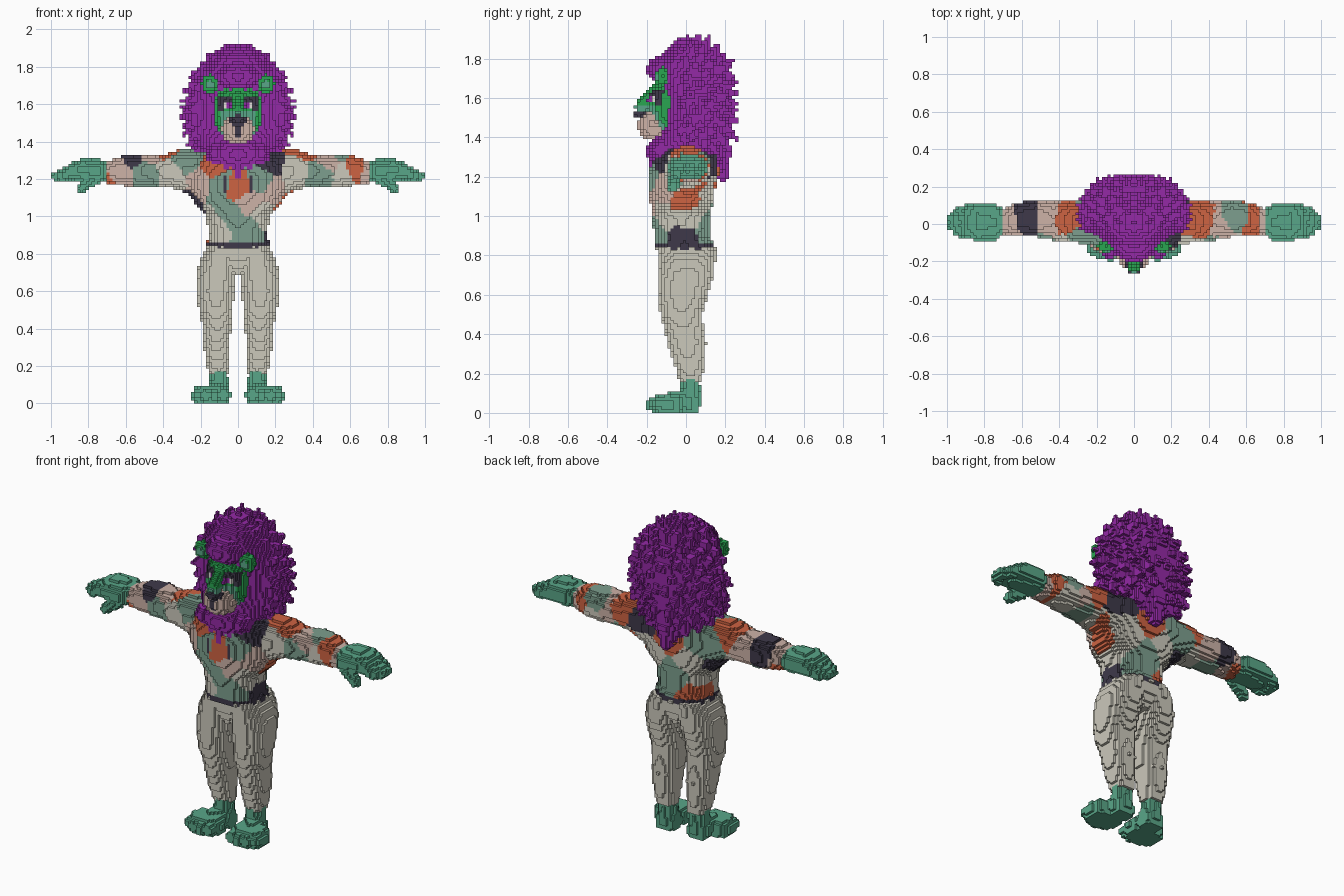
import bpy, math
from mathutils import Vector

if "Cube" in bpy.data.objects:
    bpy.data.objects.remove(bpy.data.objects["Cube"])

V = 1 / 64          # edge length of one block
cells = {}          # block index -> (part name, colour name)

PALETTE = {"purple": "9429A6", "green": "29A651", "teal": "59A688", "cream": "CBC8BB",
           "pink": "CDB2A7", "orange": "CE6342", "charcoal": "3E394A", "sage": "7D9F8E",
           "white": "E6E0DC"}


def linear(h):
    s = [int(h[i:i + 2], 16) / 255 for i in (0, 2, 4)]
    return [c / 12.92 if c < .04 else ((c + .055) / 1.055) ** 2.4 for c in s] + [1]


# ---- block-filling helpers -------------------------------------------------
def fill(part, lo, hi, inside, colour, mirror=False):
    a = [math.floor(v / V) for v in lo]
    b = [math.floor(v / V) + 1 for v in hi]
    for i in range(a[0], b[0]):
        for j in range(a[1], b[1]):
            for k in range(max(0, a[2]), b[2]):
                p = ((i + .5) * V, (j + .5) * V, (k + .5) * V)
                if inside(p):
                    for n in ((i, -1 - i) if mirror else (i,)):
                        q = ((n + .5) * V, p[1], p[2])
                        cells[n, j, k] = (part, colour(q) if callable(colour) else colour)


def ball(part, c, r, colour, mirror=False, e=2):
    fill(part, [c[n] - r[n] for n in range(3)], [c[n] + r[n] for n in range(3)],
         lambda p: sum(abs((p[n] - c[n]) / r[n]) ** e for n in range(3)) <= 1, colour, mirror)


def limb(part, a, b, ra, rb, colour, mirror=False):
    """Tapered round bar from a to b."""
    a, b = Vector(a), Vector(b)
    d = b - a

    def inside(p):
        w = Vector(p) - a
        t = min(1, max(0, w.dot(d) / d.length_squared))
        return (w - d * t).length <= ra + (rb - ra) * t
    m = max(ra, rb)
    fill(part, [min(a[n], b[n]) - m for n in range(3)],
         [max(a[n], b[n]) + m for n in range(3)], inside, colour, mirror)


def loft(part, axis, rows, colour, mirror=False, e=2.3):
    """Oval sections along an axis; row = position, centre u, centre v, radius u, radius v."""
    u, v = [n for n in range(3) if n != axis]

    def inside(p):
        for s, t in zip(rows, rows[1:]):
            if s[0] <= p[axis] <= t[0]:
                f = (p[axis] - s[0]) / (t[0] - s[0])
                cu, cv, ru, rv = [s[n] + (t[n] - s[n]) * f for n in range(1, 5)]
                return abs((p[u] - cu) / ru) ** e + abs((p[v] - cv) / rv) ** e <= 1
        return False
    lo, hi = [0] * 3, [0] * 3
    lo[axis], hi[axis] = rows[0][0], rows[-1][0]
    for n, ci in ((u, 1), (v, 2)):
        lo[n] = min(r[ci] - r[ci + 2] for r in rows)
        hi[n] = max(r[ci] + r[ci + 2] for r in rows)
    fill(part, lo, hi, inside, colour, mirror)


# ---- patchwork shirt: each block takes the colour of its nearest patch centre
PATCHES = {
    "orange": [(0, -.18, 1.15), (-.14, -.15, 1.26), (-.37, .03, 1.34), (.36, .03, 1.34),
               (.63, 0, 1.25), (-.7, 0, 1.18), (.25, 0, 1.06), (-.12, .05, .88), (0, .17, 1.2)],
    "charcoal": [(-.2, 0, 1.08), (.17, -.15, 1.29), (-.57, .02, 1.29), (.17, .14, 1.3),
                 (.16, 0, .89)],
    "sage": [(-.27, -.08, 1.3), (-.1, -.17, 1.17), (.13, -.16, 1.2), (-.04, -.16, 1.02),
             (.07, -.15, .93), (.43, -.05, 1.2), (-.5, -.05, 1.2), (-.2, .14, 1.22),
             (0, .13, 1.0), (.13, .12, .92), (.53, .03, 1.33)],
    "pink": [(-.63, -.03, 1.2), (-.46, .03, 1.3), (.2, -.13, 1.14), (.48, 0, 1.28),
             (.7, 0, 1.24), (-.67, 0, 1.27), (-.2, -.13, 1.19), (.05, -.17, 1.07)],
    "cream": [(.13, -.13, 1.0), (-.13, -.12, .95), (-.35, -.05, 1.22), (.3, -.06, 1.21),
              (.56, 0, 1.22), (.14, .12, 1.1), (-.1, .13, 1.1), (.17, .02, .98), (-.17, .06, .98)]}
SEEDS = [(Vector(s), name) for name, pts in PATCHES.items() for s in pts]


def shirt_colour(p):
    if p[2] < .86:
        return "charcoal"                                   # belt
    if .06 < abs(p[0]) < .085 and p[1] < -.1 and 1.12 < p[2] < 1.22:
        return "charcoal"                                   # lapel strips
    q = Vector(p)
    return min(SEEDS, key=lambda s: (s[0] - q).length_squared)[1]


def face_colour(p):
    x, z = abs(p[0]), p[2]
    if p[1] < -.1:
        if .03 < x < .11 and 1.61 < z < 1.642 or .08 < x < .11 and 1.57 < z < 1.62:
            return "charcoal"                               # brows and eye corners
        if .03 < x < .08 and 1.575 < z < 1.61:
            return "white" if x > .06 else "purple"         # eyes
        if z < 1.56 and x < .09:
            return "teal"
    return "green"


def muzzle_colour(p):
    x, z = abs(p[0]), p[2]
    nose = z > 1.465 and x < .05 * (z - 1.44) / .08 or 1.42 < z and x < .016
    return "charcoal" if nose and p[1] < -.2 else "pink"


# ---- trousers
loft("trousers", 2, [(.15, .105, .025, .052, .055), (.25, .112, .015, .065, .077),
                     (.35, .115, .005, .073, .097), (.42, .112, -.01, .08, .098),
                     (.5, .118, -.025, .092, .107), (.6, .12, -.015, .1, .127),
                     (.7, .113, 0, .107, .142), (.78, .1, .005, .1, .145),
                     (.84, .08, 0, .085, .15)], "cream", True)
loft("trousers", 2, [(.69, 0, 0, .1, .1), (.75, 0, 0, .2, .13), (.84, 0, 0, .165, .15)], "cream")

# ---- feet, turned slightly outward
limb("feet", (.105, .02, .15), (.105, .02, .05), .05, .055, "teal", True)
limb("feet", (.11, 0, .06), (.15, -.12, .045), .06, .05, "teal", True)
ball("feet", (.105, .015, .04), (.06, .055, .07), "teal", True, 3)
ball("feet", (.145, -.09, .04), (.1, .08, .06), "teal", True, 3)
for x, y in ((.08, -.165), (.125, -.175), (.175, -.165), (.22, -.14)):
    limb("feet", (x - .01, -.09, .05), (x, y, .045), .036, .031, "teal", True)

# ---- torso and sleeves
loft("torso", 2, [(.828, 0, -.005, .165, .155), (.86, 0, -.01, .165, .15), (.9, 0, -.02, .16, .14),
                  (1, 0, -.025, .168, .145), (1.07, 0, -.02, .235, .162), (1.15, 0, -.02, .27, .17),
                  (1.22, 0, -.01, .27, .178), (1.3, 0, 0, .26, .17), (1.36, 0, .01, .18, .11)],
     shirt_colour)
loft("sleeves", 0, [(.15, .02, 1.22, .12, .13), (.26, .01, 1.235, .115, .12),
                    (.32, .01, 1.25, .11, .105), (.42, .015, 1.24, .103, .08),
                    (.53, .03, 1.245, .098, .088), (.62, .025, 1.245, .088, .08),
                    (.72, .01, 1.235, .065, .052)], shirt_colour, True)

# ---- hands: palm, four fingers, thumb
loft("hands", 0, [(.705, .01, 1.24, .075, .05), (.74, .01, 1.245, .1, .06),
                  (.84, .012, 1.25, .1, .058), (.9, .012, 1.24, .085, .045)], "teal", True, 2.5)
for y, tip in ((-.055, .945), (-.01, .972), (.035, .972), (.08, .94)):
    limb("hands", (.84, y, 1.255), (tip, y * .8 + .002, 1.215), .036, .027, "teal", True)
limb("hands", (.76, -.05, 1.21), (.84, -.065, 1.145), .036, .025, "teal", True)

# ---- mane: core, back drop, then ringed spikes
loft("mane", 2, [(1.22, 0, .02, .08, .18), (1.3, 0, .01, .17, .195), (1.38, 0, .03, .22, .185),
                 (1.48, 0, .06, .26, .17), (1.6, 0, .065, .26, .17), (1.7, 0, .045, .23, .185),
                 (1.78, 0, .02, .19, .165), (1.85, 0, .01, .14, .11), (1.9, 0, .01, .05, .05)],
     "purple", e=2.1)
limb("mane", (0, .1, 1.4), (0, .185, 1.2), .14, .03, "purple")
for n in range(170):
    z = 1 - 2 * (n + .5) / 170
    a = n * 2.39996
    d = Vector((math.cos(a) * math.sqrt(1 - z * z), math.sin(a) * math.sqrt(1 - z * z), z))
    if d.x < 0 or d.y < -.45 or z < -.92:
        continue
    base = Vector((d.x * .245, .05 + d.y * .165, 1.56 + z * .3))
    tip = base + d * .065 + Vector((0, .012, -.015 if z < .5 else 0))
    tip.y = min(tip.y, .262)
    limb("mane", base, tip, .045, .008, "purple", True)
for x, z in ((0, 1.91), (.07, 1.905), (.15, 1.86)):         # crown tips
    limb("mane", (x * .85, .01, z - .08), (x, .01, z), .05, .01, "purple", True)

# ---- head, ears, forelock, beard, muzzle
ball("head", (0, -.06, 1.56), (.132, .125, .155), face_colour, e=2.4)
ball("ears", (.15, -.12, 1.71), (.047, .032, .05), "green", True)
ball("ears", (.15, -.145, 1.705), (.022, .012, .024), "teal", True)
ball("mane", (0, -.095, 1.745), (.125, .105, .075), "purple")
ball("mane", (0, -.1, 1.33), (.16, .1, .085), "purple")
for x, z in ((0, 1.22), (.06, 1.235), (.14, 1.27)):         # beard tips
    limb("mane", (x * .9, -.13, 1.33), (x, -.175 + x * .4, z), .055, .014, "purple", True)
ball("muzzle", (0, -.165, 1.465), (.087, .08, .077), muzzle_colour, e=2.4)
limb("head", (0, -.145, 1.63), (0, -.225, 1.555), .045, .036, face_colour)
ball("muzzle", (0, -.235, 1.52), (.04, .03, .022), "charcoal")

# ---- turn the exposed block faces of each part into one mesh
names = list(PALETTE)
mats = []
for name in names:
    m = bpy.data.materials.new(name)
    m.diffuse_color = linear(PALETTE[name])
    m.use_nodes = True
    m.node_tree.nodes["Principled BSDF"].inputs["Base Color"].default_value = m.diffuse_color
    mats.append(m)

SIDES = []
for ax in range(3):
    u, v = (ax + 1) % 3, (ax + 2) % 3
    for s in (0, 1):
        quad = []
        for cu, cv in ((0, 0), (1, 0), (1, 1), (0, 1)):
            c = [0, 0, 0]
            c[ax], c[u], c[v] = s, cu, cv
            quad.append(c)
        step = [0, 0, 0]
        step[ax] = 2 * s - 1
        SIDES.append((step, quad if s else quad[::-1]))

for part in sorted({c[0] for c in cells.values()}):
    index, faces, cols = {}, [], []
    for (i, j, k), (owner, col) in cells.items():
        if owner != part:
            continue
        for st, quad in SIDES:
            if (i + st[0], j + st[1], k + st[2]) not in cells:
                faces.append([index.setdefault((i + c[0], j + c[1], k + c[2]), len(index))
                              for c in quad])
                cols.append(names.index(col))
    me = bpy.data.meshes.new(part)
    me.from_pydata([(x * V, y * V, z * V) for x, y, z in index], [], faces)
    used = sorted(set(cols))
    for c in used:
        me.materials.append(mats[c])
    me.polygons.foreach_set("material_index", [used.index(c) for c in cols])
    me.update()
    bpy.context.collection.objects.link(bpy.data.objects.new(part, me))
